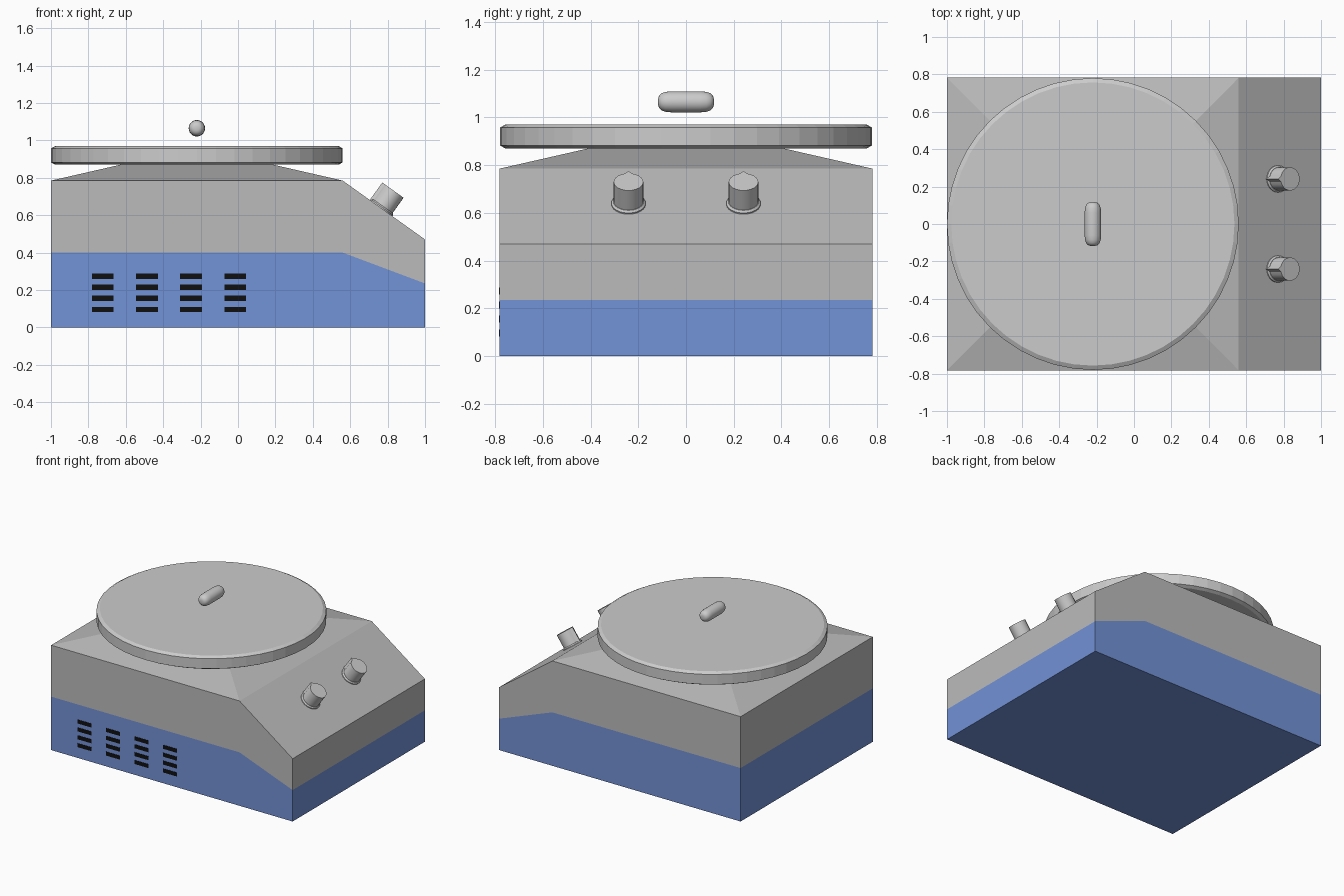
import bpy, math
from mathutils import Matrix, Vector

if "Cube" in bpy.data.objects:
    bpy.data.objects.remove(bpy.data.objects["Cube"])


def material(name, color):
    m = bpy.data.materials.new(name)
    m.diffuse_color = color
    m.use_nodes = True
    m.node_tree.nodes["Principled BSDF"].inputs["Base Color"].default_value = m.diffuse_color
    return m


def make(name, verts, faces, mats=(), smooth=None):
    me = bpy.data.meshes.new(name)
    me.from_pydata(verts, [], faces)
    for m in mats:
        me.materials.append(m)
    ob = bpy.data.objects.new(name, me)
    bpy.context.collection.objects.link(ob)
    if smooth:
        bpy.ops.object.select_all(action='DESELECT')
        ob.select_set(True)
        bpy.context.view_layer.objects.active = ob
        bpy.ops.object.shade_smooth_by_angle(angle=math.radians(smooth))
    return ob


def loft(name, rings, matrix, smooth=None):
    """Skin a list of equal-length rings and cap both ends."""
    n = len(rings[0])
    verts = [Vector(p) for r in rings for p in r]
    faces = [(k * n + i, k * n + (i + 1) % n, (k + 1) * n + (i + 1) % n, (k + 1) * n + i)
             for k in range(len(rings) - 1) for i in range(n)]
    faces.append(tuple(reversed(range(n))))
    faces.append(tuple(range((len(rings) - 1) * n, len(rings) * n)))
    ob = make(name, verts, faces, smooth=smooth)
    ob.matrix_world = matrix
    return ob


def circle(r, z, n, tip=0):
    """Ring around z; a tip radius makes a pointer on the -x side."""
    pts = []
    for i in range(n):
        a = 2 * math.pi * i / n
        rr = tip if tip and i == n // 2 else r
        pts.append((rr * math.cos(a), rr * math.sin(a), z))
    return pts


blue = material("blue_paint", (0.17, 0.29, 0.68, 1))
grey = material("grey_paint", (0.5, 0.5, 0.5, 1))
black = material("black", (0.005, 0.005, 0.005, 1))

HY, BEND, CX = 0.782, 0.56, -0.22

# Housing: blue lower band, grey upper band with sloped control panel
xs = (-1, BEND, 1)
levels = ((0, 0, 0), (0.4, 0.4, 0.235), (0.785, 0.785, 0.47))
verts, faces = [], []
for lv in levels:
    verts += [(x, -HY, z) for x, z in zip(xs, lv)]
    verts += [(x, HY, z) for x, z in reversed(list(zip(xs, lv)))]
for k in range(2):
    for i in range(6):
        j = (i + 1) % 6
        faces.append((k * 6 + i, k * 6 + j, k * 6 + 6 + j, k * 6 + 6 + i))
faces += [(5, 4, 3, 2, 1, 0), (13, 14, 15, 16)]
# shallow pyramid shoulder under the plate
verts += [(CX + sx * 0.4, sy * 0.4, 0.872) for sx, sy in ((-1, -1), (1, -1), (1, 1), (-1, 1))]
base = (12, 13, 16, 17)
faces += [(base[i], base[(i + 1) % 4], 18 + (i + 1) % 4, 18 + i) for i in range(4)]
faces.append((18, 19, 20, 21))
body = make("housing", verts, faces, (grey, blue))
for i in list(range(6)) + [12]:
    body.data.polygons[i].material_index = 1

# Round top plate with chamfered edges
loft("top_plate", [circle(r, z, 48) for r, z in
                   ((0.757, 0.87), (0.78, 0.882), (0.78, 0.957), (0.757, 0.97))],
     Matrix.Translation((CX, 0, 0)))

# Floating stir bar lying along y
half = [(0.012, 0.117), (0.026, 0.113), (0.036, 0.102), (0.042, 0.085), (0.044, 0.06)]
prof = [(r, -l) for r, l in half] + [(r, l) for r, l in reversed(half)]
loft("stir_bar", [circle(r, l, 24) for r, l in prof],
     Matrix.Translation((CX, 0, 1.065)) @ Matrix.Rotation(-math.pi / 2, 4, 'X'), smooth=50)

# Two pointer knobs standing square on the sloped panel
tilt = Matrix.Rotation(math.atan2(0.315, 0.44), 4, 'Y')
for side, y in (("left", -0.241), ("right", 0.241)):
    m = Matrix.Translation((0.768, y, 0.636)) @ tilt
    loft(side + "_knob", [circle(0.062, -0.01, 24, 0.078), circle(0.062, 0.115, 24, 0.078)],
         m, smooth=25)
    loft(side + "_knob_skirt", [circle(0.072, -0.01, 24), circle(0.072, 0.006, 24),
                                circle(0.064, 0.014, 24)], m, smooth=30)

# Vent slots on the front: four columns of four
verts, faces = [], []
for c in range(4):
    for r in range(4):
        x, z, b = -0.723 + 0.236 * c, 0.096 + 0.059 * r, len(verts)
        verts += [(x + sx * 0.0585, y, z + sz * 0.0145) for y in (-HY - 0.002, -HY + 0.002)
                  for sx, sz in ((-1, -1), (1, -1), (1, 1), (-1, 1))]
        faces += [tuple(b + i for i in f) for f in
                  ((0, 1, 2, 3), (7, 6, 5, 4), (0, 4, 5, 1), (1, 5, 6, 2), (2, 6, 7, 3), (3, 7, 4, 0))]
make("vent_slots", verts, faces, (black,))
